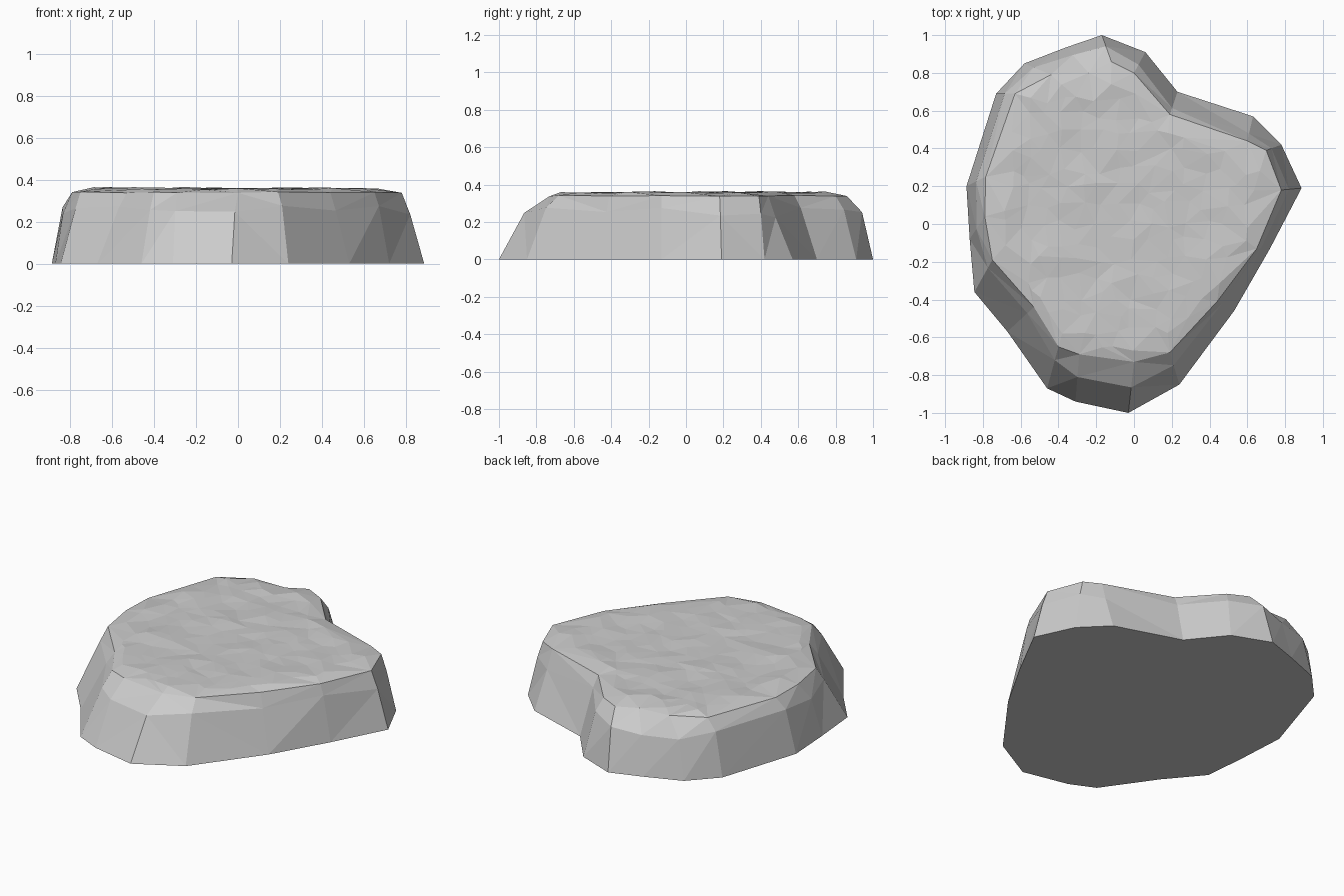
import bpy, bmesh, random
from mathutils import Vector, noise
from mathutils.geometry import delaunay_2d_cdt

if "Cube" in bpy.data.objects:
    bpy.data.objects.remove(bpy.data.objects["Cube"])

random.seed(4)
MID_Z, RIM_Z = 0.25, 0.34

# Columns round the rock: base x, base y, rim x, rim y, inward lean at mid height
COLUMNS = [
    (0.887, 0.19, 0.78, 0.18, 0.62), (0.78, 0.42, 0.70, 0.39, 0.65),
    (0.63, 0.57, 0.60, 0.44, 0.70), (0.23, 0.70, 0.19, 0.58, 0.72),
    (0.06, 0.91, 0.00, 0.80, 0.60), (-0.17, 1.00, -0.12, 0.86, 0.42),
    (-0.36, 0.935, -0.24, 0.80, 0.30), (-0.58, 0.85, -0.44, 0.79, 0.35),
    (-0.73, 0.69, -0.63, 0.69, 0.45), (-0.887, 0.20, -0.785, 0.25, 0.50),
    (-0.87, -0.08, -0.79, 0.04, 0.45), (-0.845, -0.36, -0.75, -0.19, 0.75),
    (-0.67, -0.57, -0.53, -0.44, 0.75), (-0.46, -0.87, -0.40, -0.65, 0.68),
    (-0.31, -0.94, -0.29, -0.69, 0.52), (-0.03, -1.00, 0.00, -0.73, 0.50),
    (0.24, -0.85, 0.19, -0.68, 0.60), (0.53, -0.46, 0.44, -0.41, 0.72),
    (0.72, -0.13, 0.65, -0.13, 0.70),
]


def top_height(p):
    """Gently chipped top face."""
    return 0.357 + 0.013 * noise.noise(Vector((p.x * 6, p.y * 9, 1.7)))


bm = bmesh.new()
base, mid, rim = [], [], []
for bx, by, rx, ry, lean in COLUMNS:
    b, r = Vector((bx, by)), Vector((rx, ry))
    m = b.lerp(r, lean)
    base.append(bm.verts.new((b.x, b.y, 0)))
    mid.append(bm.verts.new((m.x, m.y, MID_Z + random.uniform(-0.03, 0.03))))
    rim.append(bm.verts.new((r.x, r.y, RIM_Z + random.uniform(-0.003, 0.003))))

# Faceted walls and flat underside
n = len(COLUMNS)
for lower, upper in ((base, mid), (mid, rim)):
    for i in range(n):
        j = (i + 1) % n
        bm.faces.new((lower[i], lower[j], upper[j], upper[i]))
bmesh.ops.triangulate(bm, faces=bm.faces[:])
bm.faces.new(base[::-1])

# Irregular triangulated top, rising slightly inside the rim
outline = [Vector(c[2:4]) for c in COLUMNS]
points = list(outline)
for i in range(-9, 10):
    for j in range(-9, 10):
        p = Vector((i * 0.095, j * 0.095))
        p += Vector((random.uniform(-0.03, 0.03), random.uniform(-0.03, 0.03)))
        inside, gap = False, 9.0
        for k in range(n):
            a, b = outline[k], outline[(k + 1) % n]
            if (a.y > p.y) != (b.y > p.y):
                if p.x < a.x + (p.y - a.y) * (b.x - a.x) / (b.y - a.y):
                    inside = not inside
            e = b - a
            t = max(0, min(1, (p - a).dot(e) / e.length_squared))
            gap = min(gap, (a + e * t - p).length)
        if inside and gap > 0.045:
            points.append(p)
edges = [(i, (i + 1) % n) for i in range(n)]
coords, _, tris, source, _, _ = delaunay_2d_cdt(points, edges, [], 1, 1e-5)
verts = []
for co, src in zip(coords, source):
    first = min(src) if src else n
    verts.append(rim[first] if first < n else bm.verts.new((co.x, co.y, top_height(co))))
for tri in tris:
    bm.faces.new([verts[i] for i in tri])

bmesh.ops.recalc_face_normals(bm, faces=bm.faces[:])
mesh = bpy.data.meshes.new("flat_rock")
bm.to_mesh(mesh)
bm.free()
rock = bpy.data.objects.new("flat_rock", mesh)
bpy.context.collection.objects.link(rock)
